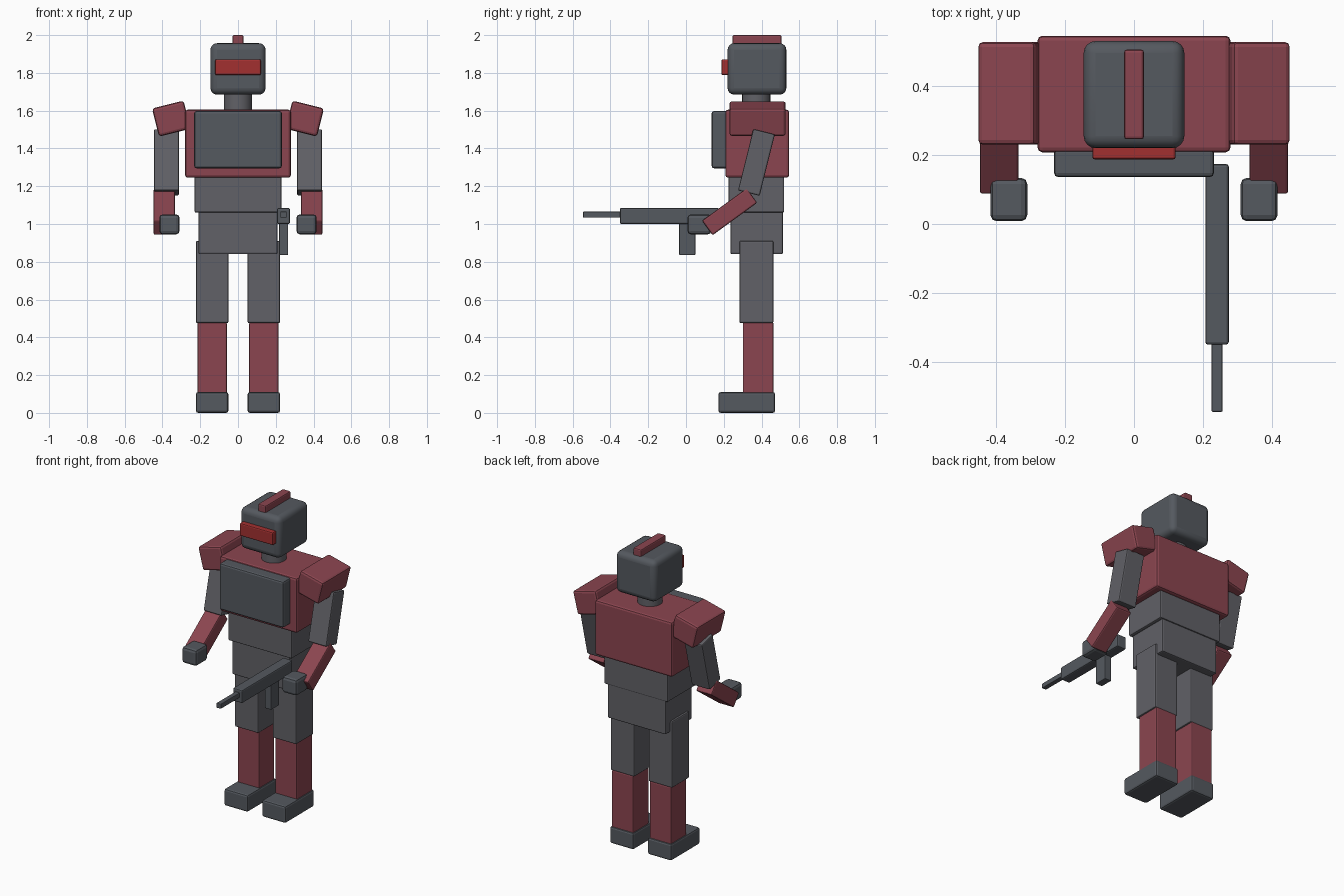
import bpy
from math import radians

if "Cube" in bpy.data.objects:
    bpy.data.objects.remove(bpy.data.objects["Cube"])


def paint(name, rgb):
    m = bpy.data.materials.new(name)
    m.diffuse_color = (*rgb, 1)
    m.use_nodes = True
    m.node_tree.nodes["Principled BSDF"].inputs["Base Color"].default_value = m.diffuse_color
    return m


RED = paint("armour_red", (0.26, 0.06, 0.08))
GREY = paint("cloth_grey", (0.12, 0.12, 0.135))
STEEL = paint("steel", (0.09, 0.10, 0.115))
VISOR = paint("visor_red", (0.36, 0.03, 0.03))


def finish(o, name, mat, bevel, segs):
    o.name = name
    o.data.materials.append(mat)
    if bevel:
        b = o.modifiers.new("edge", 'BEVEL')
        b.width, b.segments = bevel, segs
        b.limit_method = 'ANGLE'
    return o


def box(name, mat, c, size, rot=(0, 0, 0), bevel=0.008, segs=2):
    bpy.ops.mesh.primitive_cube_add(size=1, location=c,
                                    rotation=[radians(a) for a in rot])
    o = bpy.context.object
    o.scale = size
    bpy.ops.object.transform_apply(location=False, rotation=False, scale=True)
    return finish(o, name, mat, bevel, segs)


def span(name, mat, x, y, z, **kw):
    """Box given by its extents on each axis."""
    return box(name, mat, [(a + b) / 2 for a, b in (x, y, z)],
               [b - a for a, b in (x, y, z)], **kw)


# Torso
span("pelvis", GREY, (-.21, .21), (.235, .513), (.84, 1.068))
span("abdomen", GREY, (-.23, .23), (.225, .52), (1.06, 1.26))
span("chest", RED, (-.28, .28), (.208, .546), (1.245, 1.605), bevel=.014)
span("chest_plate", STEEL, (-.232, .232), (.136, .22), (1.295, 1.598), bevel=.012)

# Head
bpy.ops.mesh.primitive_cylinder_add(vertices=24, radius=.075, depth=.13,
                                    location=(0, .372, 1.645))
neck = finish(bpy.context.object, "neck", GREY, 0, 1)
bpy.ops.object.shade_smooth_by_angle(angle=radians(35))
head = span("head", STEEL, (-.146, .146), (.22, .531), (1.685, 1.957), bevel=.035, segs=4)
bpy.ops.object.shade_smooth_by_angle(angle=radians(35))
span("visor", VISOR, (-.121, .121), (.187, .26), (1.788, 1.872))
span("crest", RED, (-.029, .029), (.246, .506), (1.93, 2.0))

# Limbs, both sides
for side, s in (("left", -1), ("right", 1)):
    leg = .137 * s
    box(side + "_foot", STEEL, (leg, .322, .055), (.172, .3, .11), bevel=.012)
    box(side + "_shin", RED, (leg, .382, .29), (.156, .163, .38))
    box(side + "_thigh", GREY, (leg, .373, .693), (.172, .18, .436))
    box(side + "_shoulder_pad", RED, (.353 * s, .379, 1.558), (.172, .298, .153),
        rot=(0, 14 * s, 0), bevel=.014)
    box(side + "_upper_arm", GREY, (.379 * s, .373, 1.326), (.132, .118, .335),
        rot=(-14, 0, 0))
    box(side + "_forearm", RED, (.391 * s, .231, 1.065), (.113, .292, .095),
        rot=(36, 0, 0))
    box(side + "_hand", STEEL, (.363 * s, .071, .998), (.107, .126, .106), bevel=.018)

# Rifle
span("rifle_body", STEEL, (.207, .275), (-.35, .174), (1.0, 1.085))
span("rifle_barrel", STEEL, (.225, .257), (-.545, -.33), (1.034, 1.066), bevel=.004)
span("rifle_magazine", STEEL, (.218, .266), (-.036, .05), (.835, 1.02), bevel=.005)
